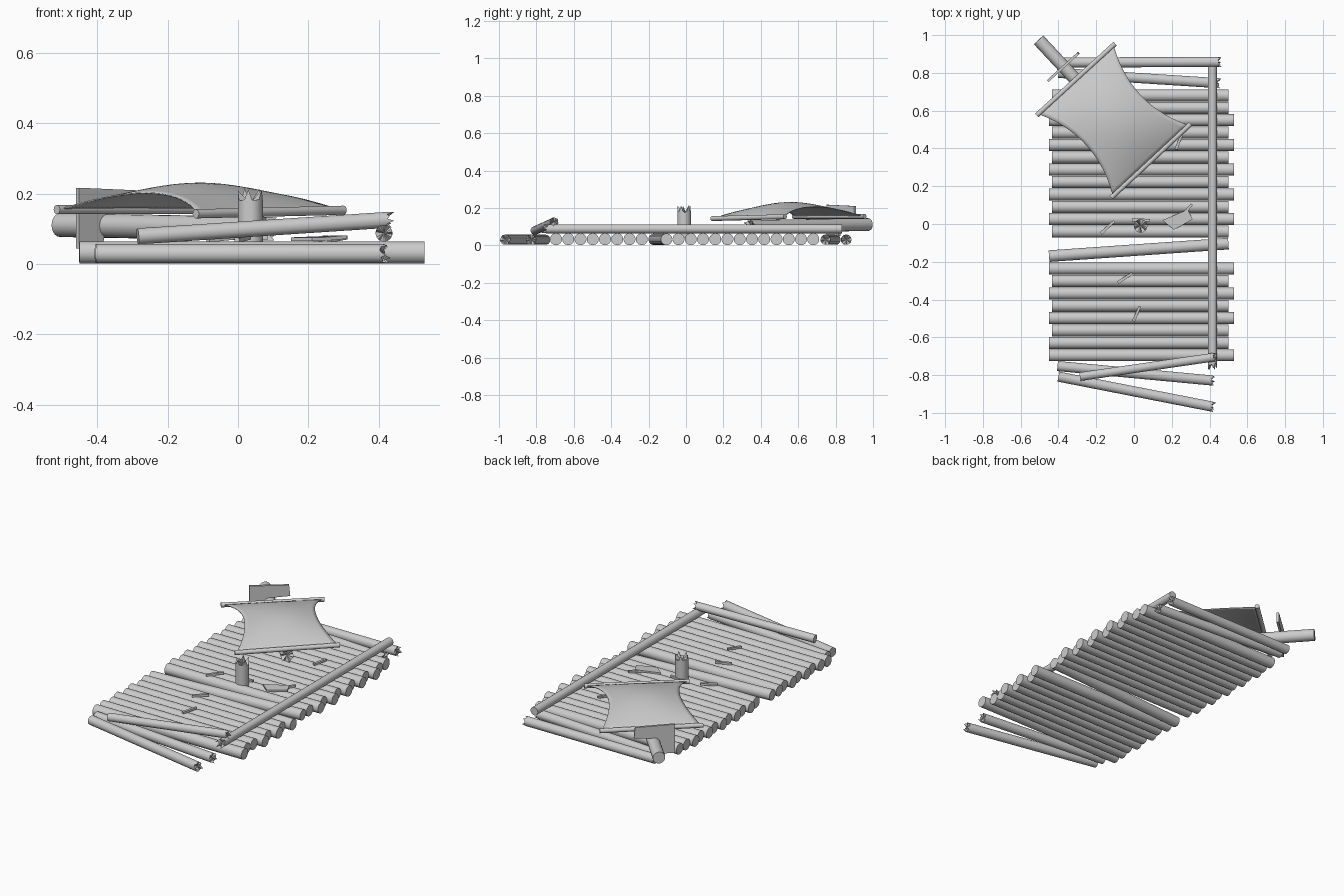
import bpy, bmesh, math, random
from mathutils import Vector

if "Cube" in bpy.data.objects:
    bpy.data.objects.remove(bpy.data.objects["Cube"])

random.seed(4)


def finish(name, bm, smooth=True):
    bmesh.ops.recalc_face_normals(bm, faces=bm.faces)
    me = bpy.data.meshes.new(name)
    bm.to_mesh(me)
    bm.free()
    ob = bpy.data.objects.new(name, me)
    bpy.context.collection.objects.link(ob)
    if smooth:
        bpy.ops.object.select_all(action='DESELECT')
        ob.select_set(True)
        bpy.context.view_layer.objects.active = ob
        bpy.ops.object.shade_smooth_by_angle(angle=math.radians(35))
    return ob


def log(name, a, b, r, jag=0.0, n=20):
    """Round log from a to b; jag > 0 splinters the b end."""
    a, b = Vector(a), Vector(b)
    d = (b - a).normalized()
    u = d.orthogonal().normalized()
    v = d.cross(u)
    bm = bmesh.new()
    ring_a, ring_b = [], []
    for i in range(n):
        t = 2 * math.pi * i / n
        off = (u * math.cos(t) + v * math.sin(t)) * r
        cut = jag * (random.uniform(0, 0.35), 0.8, random.uniform(0.5, 1), 0.75)[i % 4]
        ring_a.append(bm.verts.new(a + off))
        ring_b.append(bm.verts.new(b + off - d * cut))
    for i in range(n):
        j = (i + 1) % n
        bm.faces.new((ring_a[i], ring_a[j], ring_b[j], ring_b[i]))
    bm.faces.new(ring_a)
    if jag:
        c = bm.verts.new(b - d * jag)
        for i in range(n):
            bm.faces.new((ring_b[i], ring_b[(i + 1) % n], c))
    else:
        bm.faces.new(ring_b)
    return finish(name, bm)


def slab(name, pts, push):
    """Flat polygon extruded along a vector."""
    bm = bmesh.new()
    f = bm.faces.new([bm.verts.new(p) for p in pts])
    ext = bmesh.ops.extrude_face_region(bm, geom=[f])
    bm.faces.ensure_lookup_table()
    bmesh.ops.translate(bm, vec=Vector(push), verts=[e for e in ext['geom'] if isinstance(e, bmesh.types.BMVert)])
    return finish(name, bm, False)


# Deck logs, with the skewed one filling a two-log gap
long_ends = {0, 3, 5, 7, 11, 13, 15, 17, 19}
for i in range(22):
    if i in (8, 9):
        continue
    y = -0.695 + i * 0.0655
    right = 0.53 if i in long_ends else 0.50
    left = -0.45 if right > 0.51 or i < 13 and i % 2 else -0.435
    log(f"deck_log_{i}", (left, y, 0.033), (right, y, 0.033), 0.032)
log("skewed_deck_log", (-0.45, -0.17, 0.032), (0.50, -0.104, 0.032), 0.031)

# Loose broken logs at both ends
log("front_loose_log_inner", (-0.405, -0.752, 0.03), (0.43, -0.83, 0.03), 0.027, 0.025)
log("front_loose_log_outer", (-0.40, -0.808, 0.03), (0.43, -0.97, 0.03), 0.027, 0.025)
log("front_fallen_rail", (-0.285, -0.808, 0.079), (0.445, -0.702, 0.127), 0.023, 0.03)
log("back_loose_log_inner", (-0.40, 0.80, 0.03), (0.46, 0.745, 0.03), 0.027, 0.025)
log("back_loose_log_outer", (-0.40, 0.855, 0.03), (0.465, 0.858, 0.03), 0.027, 0.025)

# Side rail, splintered at the front
log("side_rail", (0.415, 0.835, 0.088), (0.415, -0.775, 0.088), 0.024, 0.04)

# Mast stump and fallen mast
log("mast_stump", (0.035, -0.01, 0.04), (0.035, -0.01, 0.218), 0.036, 0.045)
log("fallen_mast", (-0.505, 0.975, 0.111), (0.105, 0.32, 0.10), 0.034, 0.045)

# Sail spars
back_a, back_b = Vector((-0.515, 0.575, 0.155)), Vector((-0.10, 0.955, 0.155))
front_a, front_b = Vector((-0.12, 0.14, 0.143)), Vector((0.30, 0.53, 0.153))
log("back_spar", back_a, back_b, 0.013)
log("front_spar", front_a, front_b, 0.013)

# Billowing sail with sides drawn inward
bm = bmesh.new()
N = 20
grid = []
for i in range(N + 1):
    s = i / N
    arch = 4 * s * (1 - s)
    row = []
    for j in range(N + 1):
        t = 0.5 + (j / N - 0.5) * (0.96 - 0.27 * arch)
        p = back_a.lerp(back_b, t).lerp(front_a.lerp(front_b, t), s)
        p.z += arch * (0.052 + 0.026 * math.sin(math.pi * j / N))
        row.append(bm.verts.new(p))
    grid.append(row)
for i in range(N):
    for j in range(N):
        bm.faces.new((grid[i][j], grid[i + 1][j], grid[i + 1][j + 1], grid[i][j + 1]))
sail = finish("sail", bm)
mod = sail.modifiers.new("thickness", 'SOLIDIFY')
mod.thickness = 0.004
mod.offset = 0

# Broken board nailed across the mast tip
o, w = Vector((-0.452, 0.752, 0)), Vector((0.165, 0.15, 0))
outline = [(0, 0.045), (0.42, 0.05), (0.46, 0.14), (1, 0.145), (0.97, 0.21), (0, 0.217)]
slab("mast_board", [o + w * k + Vector((0, 0, z)) for k, z in outline], (-0.009, 0.010, 0))

# Plank fragment on the deck
slab("plank_fragment", [(0.15, 0.02, 0.066), (0.21, -0.03, 0.066), (0.245, -0.012, 0.066),
                        (0.31, 0.025, 0.072), (0.285, 0.075, 0.072), (0.25, 0.062, 0.07)], (0, 0, 0.01))

# Wood splinters scattered on the deck
splinters = [(-0.175, -0.05, -0.105, 0.017), (-0.085, -0.31, -0.01, -0.26),
             (-0.003, -0.515, 0.03, -0.435), (0.222, 0.395, 0.25, 0.47),
             (-0.01, 0.022, 0.085, 0.022), (0.26, 0.05, 0.305, 0.105)]
for k, (x0, y0, x1, y1) in enumerate(splinters):
    side = Vector((y0 - y1, x1 - x0, 0)).normalized() * 0.008
    p, q = Vector((x0, y0, 0.062)), Vector((x1, y1, 0.07))
    slab(f"splinter_{k}", [p - side, q - side, q + side * 0.6, p + side], (0, 0, 0.012))
